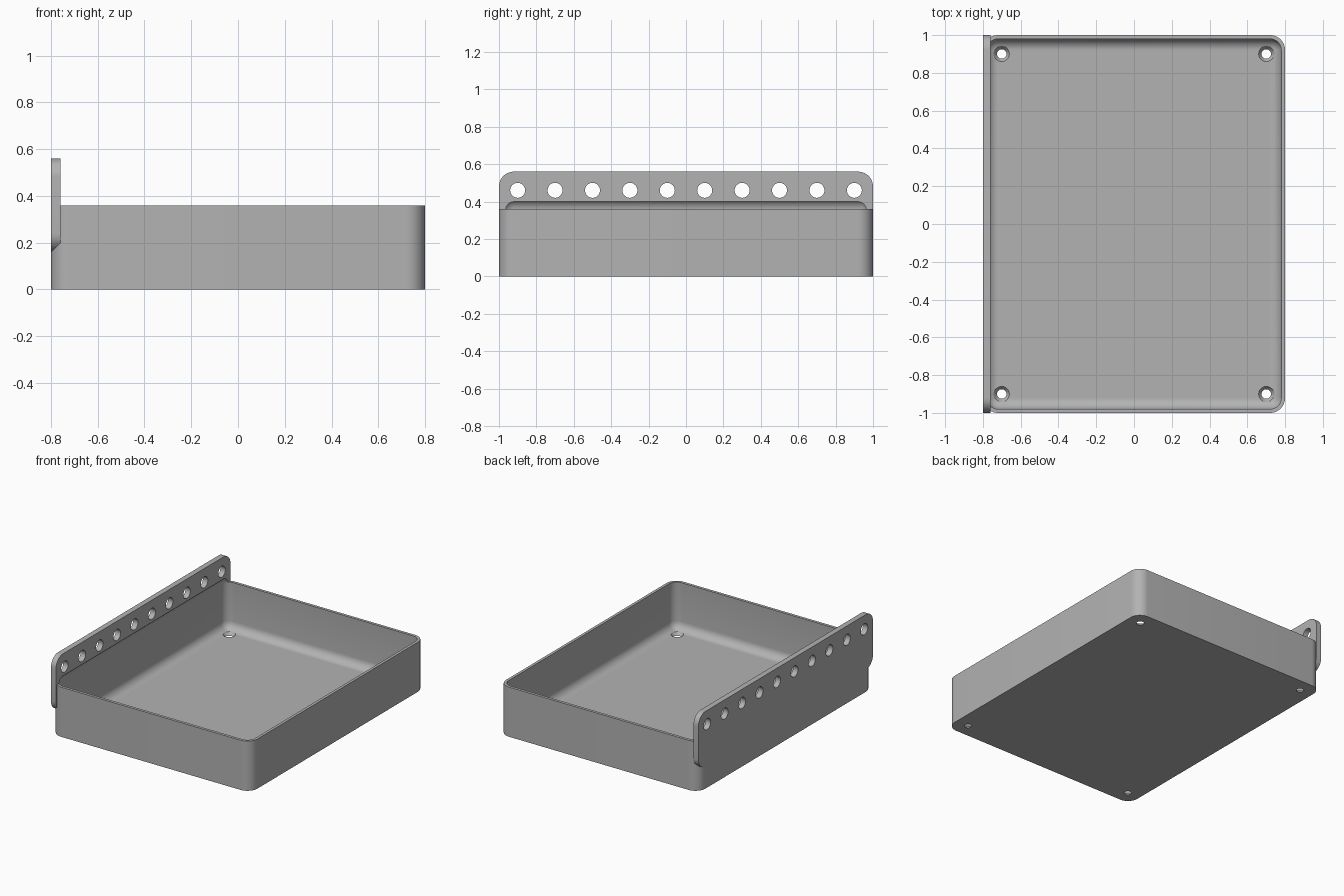
import bpy
import bmesh
from mathutils import Matrix, Vector

if "Cube" in bpy.data.objects:
    bpy.data.objects.remove(bpy.data.objects["Cube"], do_unlink=True)

grey = bpy.data.materials.new("light grey")
grey.use_nodes = True
grey.diffuse_color = (0.45, 0.45, 0.45, 1)
grey.node_tree.nodes["Principled BSDF"].inputs["Base Color"].default_value = grey.diffuse_color


def make_object(name, bm):
    mesh = bpy.data.meshes.new(name)
    bm.to_mesh(mesh)
    bm.free()
    mesh.materials.append(grey)
    obj = bpy.data.objects.new(name, mesh)
    bpy.context.collection.objects.link(obj)
    return obj


def rounded_box(name, low, high, radius, axis=None):
    """Box rounded on the edges along one axis, or on all edges."""
    low, high = Vector(low), Vector(high)
    bm = bmesh.new()
    bmesh.ops.create_cube(bm, size=1)
    bmesh.ops.scale(bm, vec=high - low, verts=bm.verts)
    bmesh.ops.translate(bm, vec=(low + high) / 2, verts=bm.verts)
    edges = [e for e in bm.edges if axis is None
             or abs((e.verts[0].co - e.verts[1].co)[axis]) > 1e-4]
    bmesh.ops.bevel(bm, geom=edges, offset=radius, segments=10,
                    profile=0.5, affect='EDGES', clamp_overlap=True)
    return make_object(name, bm)


def add_cone(bm, centre, r_low, r_high, depth, turn=Matrix()):
    bmesh.ops.create_cone(bm, cap_ends=True, segments=40, radius1=r_low,
                          radius2=r_high, depth=depth,
                          matrix=Matrix.Translation(centre) @ turn)


def boolean(target, tool, operation):
    mod = target.modifiers.new(operation.lower(), 'BOOLEAN')
    mod.operation = operation
    mod.solver = 'EXACT'
    mod.object = tool
    bpy.context.view_layer.objects.active = target
    bpy.ops.object.modifier_apply(modifier=mod.name)
    bpy.data.objects.remove(tool, do_unlink=True)


# Tray body joined with the tall mounting plate on its right side
tray = rounded_box("tray", (-0.8, -1, 0), (0.8, 1, 0.36), 0.08, axis=2)
plate = rounded_box("mounting_plate", (-0.8, -1, 0.16), (-0.76, 1, 0.56), 0.08, axis=0)
boolean(tray, plate, 'UNION')

# Hollow with rounded floor edges, reaching slightly into the plate
hollow = rounded_box("hollow_cutter", (-0.78, -0.98, 0.02), (0.78, 0.98, 0.415), 0.06)
boolean(tray, hollow, 'DIFFERENCE')

# Row of holes along the plate
bm = bmesh.new()
for i in range(10):
    add_cone(bm, (-0.78, -0.9 + 0.2 * i, 0.46), 0.04, 0.04, 0.2,
             Matrix.Rotation(1.5707963, 4, 'Y'))
boolean(tray, make_object("plate_hole_cutter", bm), 'DIFFERENCE')

# Countersunk screw holes in the floor corners
bm = bmesh.new()
for x in (-0.7, 0.7):
    for y in (-0.9, 0.9):
        add_cone(bm, (x, y, 0.01), 0.019, 0.046, 0.036)
boolean(tray, make_object("screw_hole_cutter", bm), 'DIFFERENCE')

# Smooth shading with sharp edges kept
bpy.ops.object.select_all(action='DESELECT')
tray.select_set(True)
bpy.context.view_layer.objects.active = tray
bpy.ops.object.shade_smooth_by_angle(angle=0.5)
